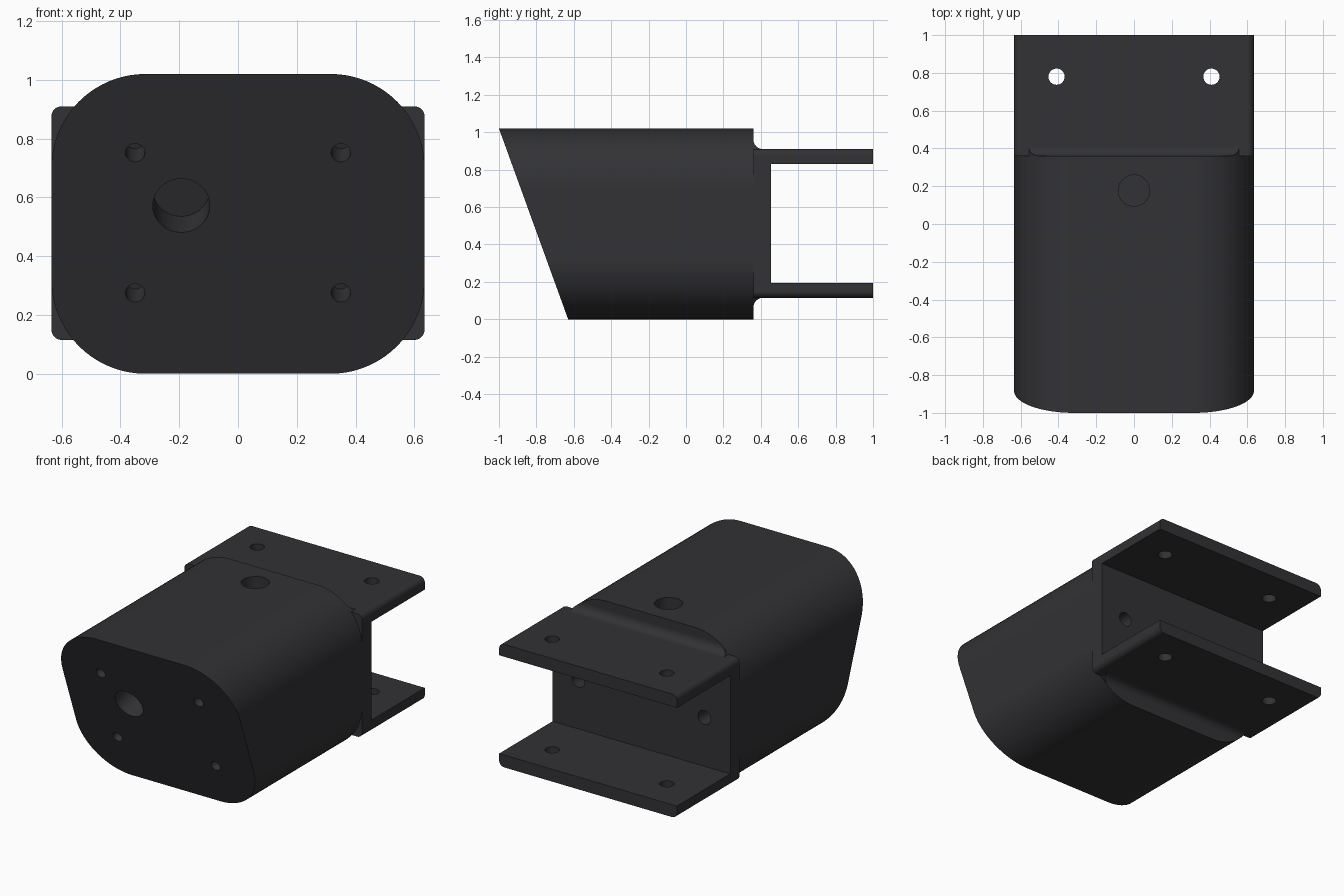
import bpy, bmesh
from math import sin, cos, pi, sqrt, radians
from mathutils import Vector, Matrix

if "Cube" in bpy.data.objects:
    bpy.data.objects.remove(bpy.data.objects["Cube"])

W, H, R = 0.635, 1.02, 0.32        # body half width, height, corner radius
BACK = 0.36                        # rear face of the body
Z0, Z1 = 0.115, 0.91               # bracket bottom and top

mat = bpy.data.materials.new("dark_plastic")
mat.diffuse_color = (0.032, 0.032, 0.036, 1)
mat.use_nodes = True
mat.node_tree.nodes["Principled BSDF"].inputs["Base Color"].default_value = mat.diffuse_color


def slant(z):
    return -1 + 0.37 * (H - z) / H


def make_object(name, bm):
    bmesh.ops.recalc_face_normals(bm, faces=bm.faces)
    me = bpy.data.meshes.new(name)
    bm.to_mesh(me)
    bm.free()
    ob = bpy.data.objects.new(name, me)
    bpy.context.collection.objects.link(ob)
    me.materials.append(mat)
    return ob


def loft(bm, ring_a, ring_b):
    """Closed solid between two matching rings of points."""
    a = [bm.verts.new(p) for p in ring_a]
    b = [bm.verts.new(p) for p in ring_b]
    n = len(a)
    for i in range(n):
        j = (i + 1) % n
        bm.faces.new((a[i], a[j], b[j], b[i]))
    bm.faces.new(a)
    bm.faces.new(b[::-1])


def rounded_prism(name, z0, z1, r, steps, front):
    """Rounded rectangle in x-z, run from front(z) to a given rear y."""
    ring = []
    for k, (sx, sz) in enumerate([(1, 1), (-1, 1), (-1, -1), (1, -1)]):
        cx, cz = sx * (W - r), (z1 - r if sz > 0 else z0 + r)
        for i in range(steps + 1):
            t = (k + i / steps) * pi / 2
            ring.append((cx + r * cos(t), cz + r * sin(t)))
    rear = BACK if name == "body" else 1.0
    bm = bmesh.new()
    loft(bm, [(x, front(z), z) for x, z in ring], [(x, rear, z) for x, z in ring])
    return make_object(name, bm)


def bore(bm, point, direction, r, depth):
    """Cylinder cutter entering at point, starting slightly outside."""
    d = Vector(direction).normalized()
    centre = Vector(point) + d * (depth - 0.05) / 2
    m = Matrix.Translation(centre) @ d.to_track_quat('Z', 'Y').to_matrix().to_4x4()
    bmesh.ops.create_cone(bm, cap_ends=True, segments=40, radius1=r, radius2=r,
                          depth=depth + 0.05, matrix=m)


def cut(ob, bm):
    cutter = make_object("cutter", bm)
    cutter.hide_render = True
    mod = ob.modifiers.new("holes", 'BOOLEAN')
    mod.operation, mod.solver, mod.object = 'DIFFERENCE', 'EXACT', cutter
    bpy.context.view_layer.objects.active = ob
    bpy.ops.object.modifier_apply(modifier=mod.name)
    bpy.data.objects.remove(cutter)


def smooth(ob):
    bpy.ops.object.select_all(action='DESELECT')
    ob.select_set(True)
    bpy.context.view_layer.objects.active = ob
    bpy.ops.object.shade_smooth_by_angle(angle=radians(30))
    ob.modifiers.new("even_shading", 'WEIGHTED_NORMAL').keep_sharp = True


# Body with slanted front face
body = rounded_prism("body", 0, H, R, 20, slant)
bm = bmesh.new()
inward = (0, H, 0.37)
for x in (-0.35, 0.35):
    for z in (0.275, 0.752):
        bore(bm, (x, slant(z), z), inward, 0.033, 0.13)
bore(bm, (-0.193, slant(0.572), 0.572), inward, 0.097, 0.16)
bore(bm, (0, 0.177, H), (0, 0, -1), 0.083, 0.15)
for x in (-0.45, 0.45):
    bore(bm, (x, BACK, 0.51), (0, -1, 0), 0.045, 0.15)
cut(body, bm)

# Rear bracket: two flanges joined by an upright plate
bracket = rounded_prism("rear_bracket", Z0, Z1, 0.035, 8, lambda z: BACK)
bm = bmesh.new()
bmesh.ops.create_cube(bm, size=1, matrix=Matrix.Translation((0, 0.955, 0.5125))
                      @ Matrix.Diagonal((2, 1, 0.635, 1)))
cut(bracket, bm)
bm = bmesh.new()
for x in (-0.41, 0.41):
    bore(bm, (x, 0.78, Z1), (0, 0, -1), 0.043, 0.9)
for x in (-0.45, 0.45):
    bore(bm, (x, 0.455, 0.51), (0, -1, 0), 0.045, 0.15)
cut(bracket, bm)

# Concave fillets between the body's rear face and the flanges
F = 0.052
curve = [(BACK + F * (1 - cos(i * pi / 16)), Z1 + F * (1 - sin(i * pi / 16)))
         for i in range(9)] + [(BACK, Z1)]


def half_width(z):
    return W - R + sqrt(R * R - (z - (H - R)) ** 2)


for name, flip in (("upper_fillet", False), ("lower_fillet", True)):
    ends = [[(s * half_width(z), y, Z0 + Z1 - z if flip else z) for y, z in curve]
            for s in (-1, 1)]
    bm = bmesh.new()
    loft(bm, *ends)
    smooth(make_object(name, bm))

smooth(body)
smooth(bracket)
